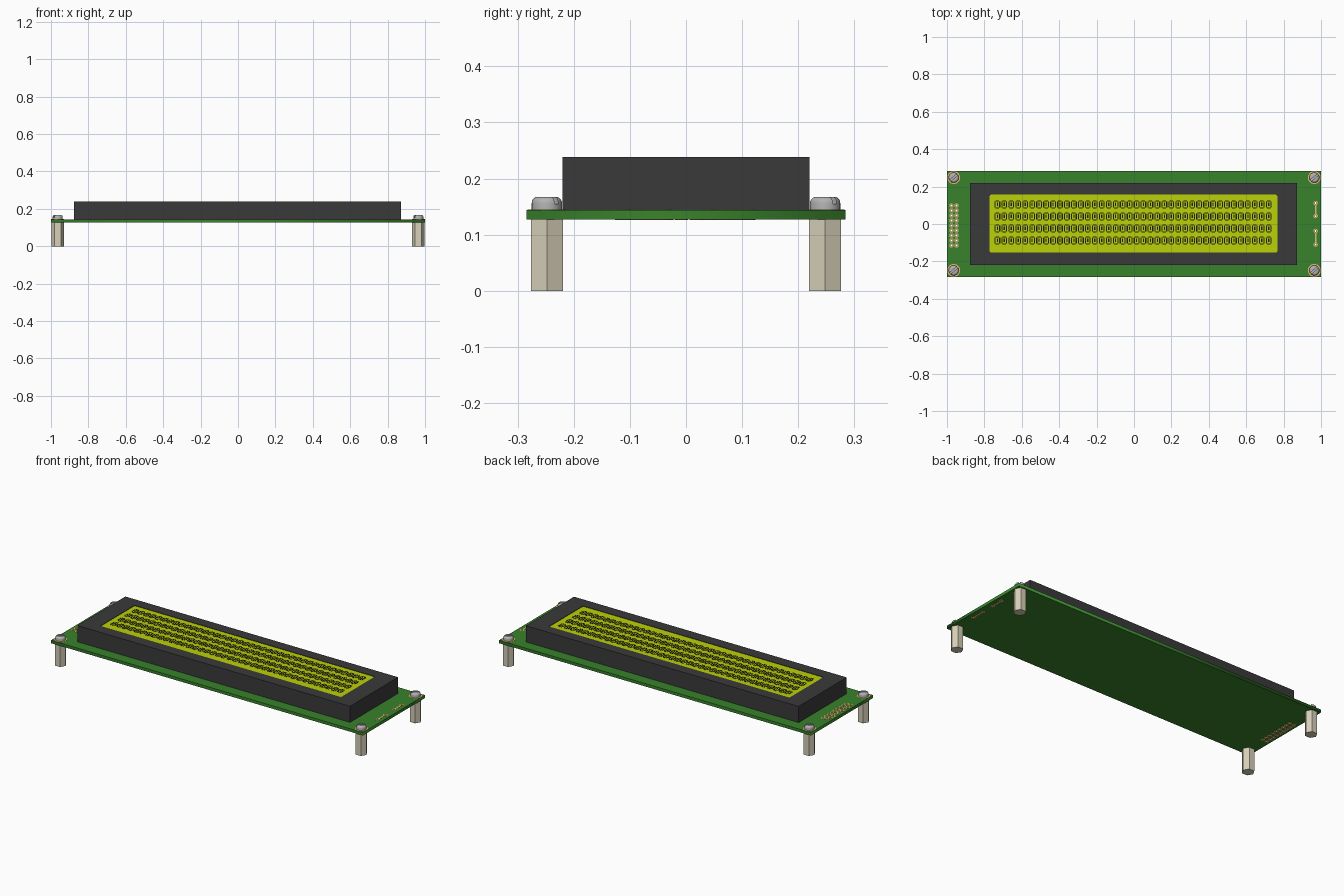
import bpy, bmesh, math
from mathutils import Matrix

if "Cube" in bpy.data.objects:
    bpy.data.objects.remove(bpy.data.objects["Cube"])


def mat(name, r, g, b):
    m = bpy.data.materials.new(name)
    m.diffuse_color = (r, g, b, 1)
    m.use_nodes = True
    m.node_tree.nodes["Principled BSDF"].inputs["Base Color"].default_value = m.diffuse_color
    return m


GREEN = mat("board green", 0.040, 0.225, 0.025)
DARK = mat("bezel charcoal", 0.042, 0.042, 0.042)
LIME = mat("screen lime", 0.50, 0.64, 0.002)
BLACK = mat("pixel black", 0.012, 0.012, 0.012)
STEEL = mat("screw steel", 0.45, 0.45, 0.45)
NICKEL = mat("standoff nickel", 0.68, 0.63, 0.48)
GOLD = mat("pad gold", 0.75, 0.50, 0.17)

Z0, Z1 = 0.127, 0.144          # board bottom and top
TOP = 0.238                    # bezel top
CORNERS = [(sx * 0.964, sy * 0.248) for sx in (-1, 1) for sy in (-1, 1)]
PINS = [(x, -0.008 + (i - 4) * 0.0267) for x in (-0.976, -0.949) for i in range(9)]
SIDE_PADS = [(0.971, y) for y in (0.112, 0.042, -0.037, -0.110)]


def finish(name, bm, material):
    bmesh.ops.recalc_face_normals(bm, faces=bm.faces)
    me = bpy.data.meshes.new(name)
    bm.to_mesh(me)
    bm.free()
    ob = bpy.data.objects.new(name, me)
    bpy.context.collection.objects.link(ob)
    me.materials.append(material)
    return ob


def box(bm, x0, x1, y0, y1, z0, z1):
    m = Matrix.Translation(((x0 + x1) / 2, (y0 + y1) / 2, (z0 + z1) / 2))
    bmesh.ops.create_cube(bm, size=1, matrix=m @ Matrix.Diagonal((x1 - x0, y1 - y0, z1 - z0, 1)))


def lathe(bm, cx, cy, profile, n, closed=False):
    """Spin (radius, z) points round a vertical axis; open profiles get caps."""
    rings = [[bm.verts.new((cx + r * math.cos(2 * math.pi * k / n),
                            cy + r * math.sin(2 * math.pi * k / n), z)) for k in range(n)]
             for r, z in profile]
    pairs = list(zip(rings, rings[1:]))
    if closed:
        pairs.append((rings[-1], rings[0]))
    else:
        bm.faces.new(rings[0])
        bm.faces.new(rings[-1])
    for a, b in pairs:
        for k in range(n):
            bm.faces.new((a[k], a[(k + 1) % n], b[(k + 1) % n], b[k]))


# Circuit board: filled outline with drilled holes
HOLE = 0.0055
cu = bpy.data.curves.new("circuit_board", 'CURVE')
cu.dimensions = '2D'
cu.fill_mode = 'BOTH'
cu.extrude = (Z1 - Z0) / 2
outlines = [[(-1, -0.284), (1, -0.284), (1, 0.284), (-1, 0.284)]]
for x, y in PINS + SIDE_PADS:
    outlines.append([(x + HOLE * math.cos(k * math.pi / 4), y + HOLE * math.sin(k * math.pi / 4))
                     for k in range(8)])
for pts in outlines:
    sp = cu.splines.new('POLY')
    sp.points.add(len(pts) - 1)
    for p, (x, y) in zip(sp.points, pts):
        p.co = (x, y, 0, 1)
    sp.use_cyclic_u = True
cu.materials.append(GREEN)
board = bpy.data.objects.new("circuit_board", cu)
board.location.z = (Z0 + Z1) / 2
bpy.context.collection.objects.link(board)
bpy.context.view_layer.objects.active = board
board.select_set(True)
bpy.ops.object.convert(target='MESH')
board.select_set(False)

# Plated solder pads, showing on both faces of the board
bm = bmesh.new()
E = 0.001
for x, y in PINS + SIDE_PADS:
    lathe(bm, x, y, [(0.012, Z0 - E), (0.012, Z1 + E), (HOLE - 0.0005, Z1 + E),
                     (HOLE - 0.0005, Z0 - E)], 12, closed=True)
finish("solder_pads", bm, GOLD)

# Narrow traces joining the pads on the right edge
bm = bmesh.new()
for y0, y1 in ((0.053, 0.101), (-0.099, -0.048)):
    for z in (Z0 - E, Z1):
        box(bm, 0.9665, 0.9755, y0, y1, z, z + E)
finish("edge_traces", bm, GOLD)

# Gold rings round the mounting holes
bm = bmesh.new()
for x, y in CORNERS:
    lathe(bm, x, y, [(0.0345, Z1 - E), (0.0345, Z1 + E)], 32)
finish("mounting_rings", bm, GOLD)

# Bezel: box with a sunken window
WX0, WX1, WY0, WY1 = -0.774, 0.768, -0.154, 0.158
bm = bmesh.new()


def rect(x0, x1, y0, y1, z):
    return [bm.verts.new(p) for p in ((x0, y0, z), (x1, y0, z), (x1, y1, z), (x0, y1, z))]


BX = (-0.876, 0.872, -0.220, 0.220)
rings = [rect(*BX, Z1), rect(*BX, TOP), rect(WX0, WX1, WY0, WY1, TOP),
         rect(WX0, WX1, WY0, WY1, TOP - 0.006)]
for a, b in zip(rings, rings[1:]):
    for k in range(4):
        bm.faces.new((a[k], a[(k + 1) % 4], b[(k + 1) % 4], b[k]))
bm.faces.new(rings[0])
bm.faces.new(rings[-1])
finish("bezel", bm, DARK)

# Screen plate with softened corners, almost flush with the bezel
SCREEN = TOP - 0.002
bm = bmesh.new()
box(bm, WX0 + 0.001, WX1 - 0.001, WY0 + 0.001, WY1 - 0.001, TOP - 0.006, SCREEN)
upright = [e for e in bm.edges if abs(e.verts[0].co.z - e.verts[1].co.z) > 0.002]
bmesh.ops.bevel(bm, geom=upright, offset=0.012, segments=4, affect='EDGES', profile=0.5)
finish("screen", bm, LIME)

# Pixel cells: 40 x 4 outlined blocks of 5 x 7 dots
bm = bmesh.new()
P = 0.0062
for col in range(40):
    for row in range(4):
        x = -0.746 + col * 6 * P
        y = 0.083 - row * 0.0642
        for c0, c1, r0, r1 in ((1, 4, 0, 1), (1, 4, 6, 7), (0, 1, 1, 6), (4, 5, 1, 6), (2, 3, 2, 5)):
            box(bm, x + c0 * P, x + c1 * P, y + r0 * P, y + r1 * P, SCREEN, SCREEN + 0.001)
finish("pixel_cells", bm, BLACK)

# Hexagonal standoffs and slotted round-head screws
for i, (x, y) in enumerate(CORNERS):
    bm = bmesh.new()
    lathe(bm, x, y, [(0.033, 0), (0.033, Z0)], 6)
    finish(f"standoff_{i + 1}", bm, NICKEL)

    bm = bmesh.new()
    prof = [(0.027, Z1), (0.027, 0.156)]
    prof += [(0.016 + 0.011 * math.cos(t * math.pi / 10), 0.156 + 0.0115 * math.sin(t * math.pi / 10))
             for t in range(1, 6)]
    lathe(bm, x, y, prof, 32)
    screw = finish(f"screw_{i + 1}", bm, STEEL)

    bm = bmesh.new()
    box(bm, -0.04, 0.04, -0.0045, 0.0045, 0.155, 0.18)
    slot = finish("slot_cutter", bm, STEEL)
    slot.location = (x, y, 0)
    slot.rotation_euler.z = math.radians(40)
    slot.hide_render = True
    mod = screw.modifiers.new("slot", 'BOOLEAN')
    mod.operation = 'DIFFERENCE'
    mod.object = slot
    bpy.context.view_layer.objects.active = screw
    screw.select_set(True)
    bpy.ops.object.modifier_apply(modifier="slot")
    bpy.data.objects.remove(slot)
    bpy.ops.object.shade_smooth_by_angle(angle=math.radians(35))
    screw.select_set(False)
